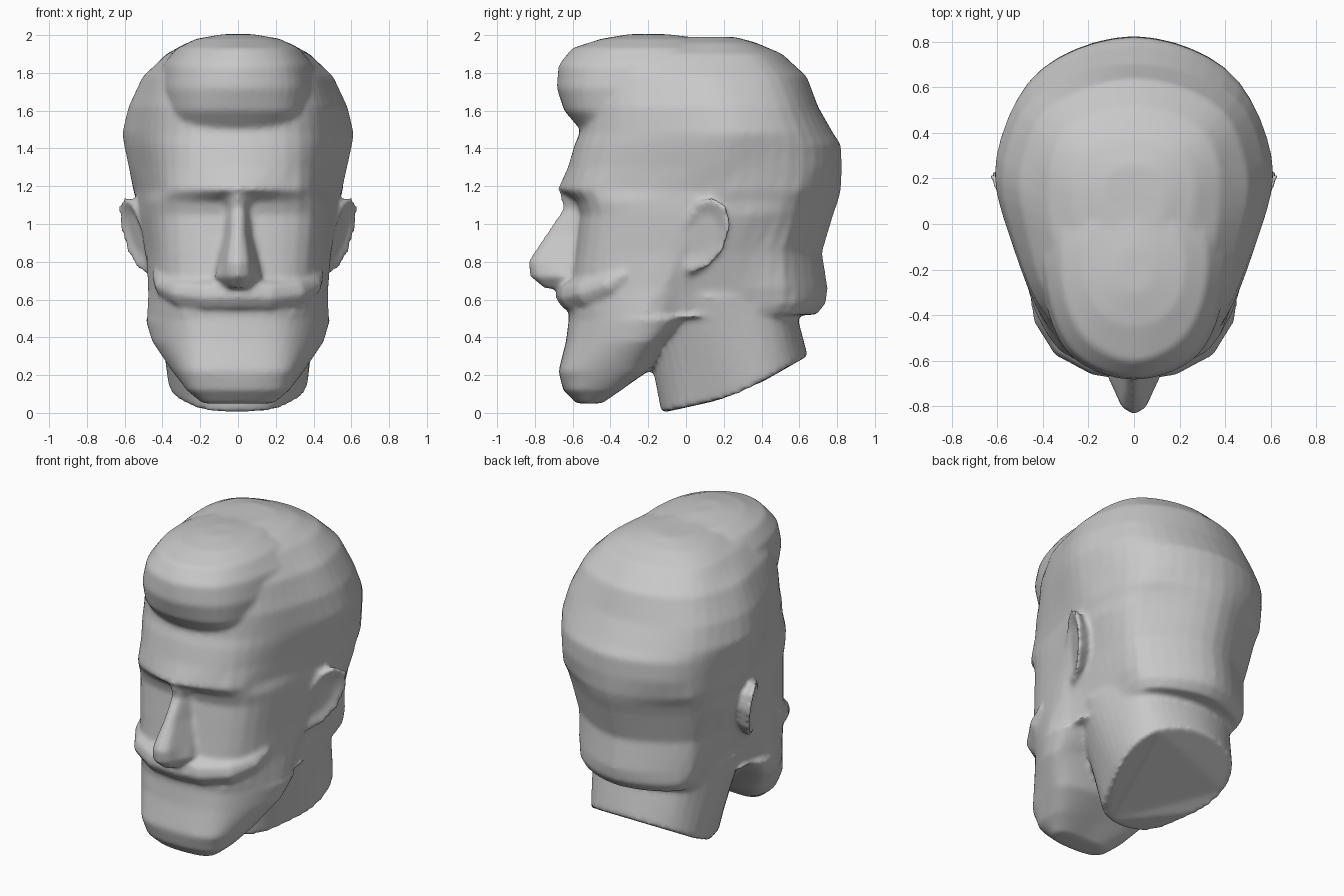
import bpy
import bmesh
from mathutils import Vector
from mathutils.geometry import interpolate_bezier

cube = bpy.data.objects.get("Cube")
if cube:
    bpy.data.objects.remove(cube, do_unlink=True)

GREY = (0.58, 0.58, 0.58, 1.0)
clay = bpy.data.materials.new("clay grey")
clay.use_nodes = True
clay.diffuse_color = GREY
clay.node_tree.nodes["Principled BSDF"].inputs["Base Color"].default_value = GREY
parts = []
RING_POINTS = 48


def finish(bm, name):
    """Turn a bmesh into an object and remember it as a part."""
    bmesh.ops.recalc_face_normals(bm, faces=bm.faces[:])
    mesh = bpy.data.meshes.new(name)
    bm.to_mesh(mesh)
    bm.free()
    mesh.materials.append(clay)
    obj = bpy.data.objects.new(name, mesh)
    bpy.context.collection.objects.link(obj)
    parts.append(obj)


def skin(bm, rings):
    """Bridge rings of vertices with quads and cap both ends."""
    for low, high in zip(rings, rings[1:]):
        for i in range(len(low)):
            j = (i + 1) % len(low)
            bm.faces.new((low[i], low[j], high[j], high[i]))
    bm.faces.new(rings[0])
    bm.faces.new(rings[-1])


def resample(outline):
    """Spread RING_POINTS evenly along a closed outline."""
    loop = outline + outline[:1]
    lengths = [(b - a).length for a, b in zip(loop, loop[1:])]
    pitch = sum(lengths) / RING_POINTS
    points, index, passed = [], 0, 0
    for k in range(RING_POINTS):
        while index < len(lengths) - 1 and passed + lengths[index] < k * pitch:
            passed += lengths[index]
            index += 1
        t = (k * pitch - passed) / lengths[index]
        points.append(loop[index].lerp(loop[index + 1], t))
    return points


def section(front, half, back, steps):
    """Closed symmetric smooth outline from front centre round to back centre."""
    keys = [Vector((0, front))] + [Vector(p) for p in half] + [Vector((0, back))]
    keys += [Vector((-x, y)) for x, y in reversed(half)]
    count = len(keys)
    slopes = []
    for i, key in enumerate(keys):
        before, after = keys[i - 1], keys[(i + 1) % count]
        span = (key - before).length + (after - key).length
        slopes.append((after - before) / span)
    outline = []
    for i, key in enumerate(keys):
        j = (i + 1) % count
        reach = (keys[j] - key).length / 3
        curve = interpolate_bezier(key, key + slopes[i] * reach,
                                   keys[j] - slopes[j] * reach, keys[j], steps + 1)
        outline += [Vector((p[0], p[1])) for p in curve[:-1]]
    return resample(outline)


def loft(name, rows, steps=6, height=None):
    """Skin a stack of sections; height(z, y) may tilt a section."""
    bm = bmesh.new()
    rings = []
    for z, front, half, back in rows:
        rings.append([bm.verts.new((p.x, p.y, height(z, p.y) if height else z))
                      for p in section(front, half, back, steps)])
    skin(bm, rings)
    finish(bm, name)


# Chin, jaw and mouth, then cheeks, eye sockets and brow, then the skull
jaw_rows = [
    (.05, -.58, [(.15, -.56), (.19, -.5), (.14, -.45)], -.45),
    (.12, -.65, [(.22, -.61), (.27, -.5), (.24, -.36)], -.35),
    (.22, -.675, [(.25, -.63), (.34, -.42), (.32, -.25)], -.2),
    (.38, -.635, [(.27, -.58), (.44, -.32), (.43, -.16)], -.1),
    (.5, -.62, [(.29, -.55), (.48, -.25), (.45, -.06)], .1),
]
face_rows = [
    (.52, -.62, [(.3, -.55), (.48, -.22), (.42, -.02), (.39, .3), (.33, .56)], .69),
    (.58, -.63, [(.32, -.53), (.48, -.2), (.43, 0), (.4, .3), (.37, .57)], .74),
    (.66, -.62, [(.34, -.52), (.48, -.15), (.44, .02), (.42, .3), (.39, .55)], .75),
    (.85, -.59, [(.36, -.49), (.49, -.08), (.48, .12), (.46, .33), (.4, .53)], .72),
    (1.05, -.56, [(.38, -.46), (.52, 0), (.53, .17), (.52, .38), (.42, .58)], .78),
    (1.12, -.58, [(.38, -.48), (.52, 0), (.54, .17), (.52, .4), (.43, .6)], .805),
    (1.18, -.68, [(.2, -.625), (.37, -.51), (.55, .17), (.53, .42), (.43, .64)], .82),
]
skull_rows = [
    (1.3, -.625, [(.34, -.51), (.53, -.03), (.575, .25), (.43, .66)], .825),
    (1.42, -.59, [(.35, -.48), (.55, -.03), (.6, .27), (.43, .66)], .82),
    (1.48, -.565, [(.35, -.46), (.555, -.03), (.61, .28), (.44, .63)], .78),
    (1.62, -.55, [(.36, -.43), (.54, -.03), (.575, .26), (.43, .57)], .7),
    (1.78, -.5, [(.34, -.38), (.48, 0), (.5, .22), (.38, .51)], .64),
    (1.9, -.4, [(.28, -.3), (.38, .18), (.3, .41)], .51),
    (1.96, -.2, [(.2, -.1), (.27, .15), (.2, .32)], .37),
    (1.99, -.05, [(.1, 0), (.14, .13), (.1, .23)], .26),
]
loft("head", jaw_rows + face_rows + skull_rows)

# Swept-up front hair
loft("quiff", [
    (1.5, -.56, [(.26, -.48), (.34, -.3), (.3, -.05)], 0),
    (1.6, -.645, [(.27, -.56), (.38, -.3), (.36, 0)], .1),
    (1.72, -.685, [(.28, -.58), (.4, -.28), (.38, .05)], .2),
    (1.84, -.675, [(.26, -.57), (.385, -.26), (.36, .05)], .2),
    (1.93, -.605, [(.22, -.5), (.32, -.25), (.28, .05)], .2),
    (1.98, -.45, [(.14, -.4), (.22, -.24), (.18, 0)], .1),
    (2.005, -.3, [(.05, -.28), (.08, -.22), (.05, -.14)], -.1),
])


# Neck with a slanted, front-tapering base
def neck_height(z, y):
    slant = .22 * (y + .13) + .35 * max(0, y - .27)
    return z if z else max(0, slant)


loft("neck", [
    (0, -.13, [(.18, -.07), (.28, .1), (.37, .4), (.27, .57)], .645),
    (.62, -.25, [(.3, -.16), (.43, .05), (.41, .3), (.32, .48)], .56),
], height=neck_height)

# Nose
loft("nose", [
    (.66, -.75, [(.03, -.74), (.07, -.66), (.06, -.55)], -.45),
    (.72, -.825, [(.055, -.8), (.125, -.66), (.12, -.5)], -.45),
    (.8, -.84, [(.055, -.805), (.11, -.61), (.11, -.5)], -.45),
    (.95, -.74, [(.035, -.715), (.08, -.56), (.08, -.5)], -.45),
    (1.08, -.65, [(.03, -.635), (.07, -.54), (.06, -.5)], -.45),
    (1.17, -.67, [(.03, -.65), (.09, -.6), (.08, -.5)], -.45),
], steps=1)

# Moustache: a tapered tube sweeping up at both ends, sunk into the cheeks
half_path = [(.16, -.585, .625, .085), (.3, -.515, .64, .08),
             (.39, -.4, .68, .06), (.43, -.31, .74, .03)]
path = [(-x, y, z, r) for x, y, z, r in reversed(half_path)]
path += [(0, -.605, .63, .09)] + half_path
curve = bpy.data.curves.new("moustache", 'CURVE')
curve.dimensions = '3D'
curve.bevel_depth = 1
curve.bevel_resolution = 2
curve.use_fill_caps = True
spline = curve.splines.new('POLY')
spline.points.add(len(path) - 1)
for point, (x, y, z, r) in zip(spline.points, path):
    point.co = (x, y, z, 1)
    point.radius = r
curve.materials.append(clay)
moustache = bpy.data.objects.new("moustache", curve)
bpy.context.collection.objects.link(moustache)
parts.append(moustache)

# Ears: slanted cupped plates, thick toward the skull
ear_outline = [(-.05, .77), (.02, .73), (.12, .77), (.2, .86), (.24, 1.0),
               (.215, 1.1), (.14, 1.145), (.06, 1.12), (-.04, .95)]
ear_centre = Vector((.09, .95))


def ear(name, sign):
    bm = bmesh.new()

    def ring(scale, inset):
        verts = []
        for p in ear_outline:
            q = ear_centre + (Vector(p) - ear_centre) * scale
            x = .525 + .46 * q.x + .15 * (q.y - 1) - inset
            verts.append(bm.verts.new((sign * x, q.x, q.y)))
        return verts

    skin(bm, [ring(.55, .025), ring(.92, 0), ring(1, .01), ring(.75, .14)])
    finish(bm, name)


ear("left_ear", 1)
ear("right_ear", -1)

# Fuse the parts into one continuous sculpted skin
bpy.ops.object.select_all(action='DESELECT')
for part in parts:
    part.select_set(True)
bpy.context.view_layer.objects.active = parts[0]
bpy.ops.object.convert(target='MESH')
bpy.ops.object.join()
head = bpy.context.view_layer.objects.active
head.name = "head"
fuse = head.modifiers.new("fuse", 'REMESH')
fuse.mode = 'VOXEL'
fuse.voxel_size = .015
fuse.use_smooth_shade = True
soften = head.modifiers.new("soften", 'SMOOTH')
soften.factor = .5
soften.iterations = 8
